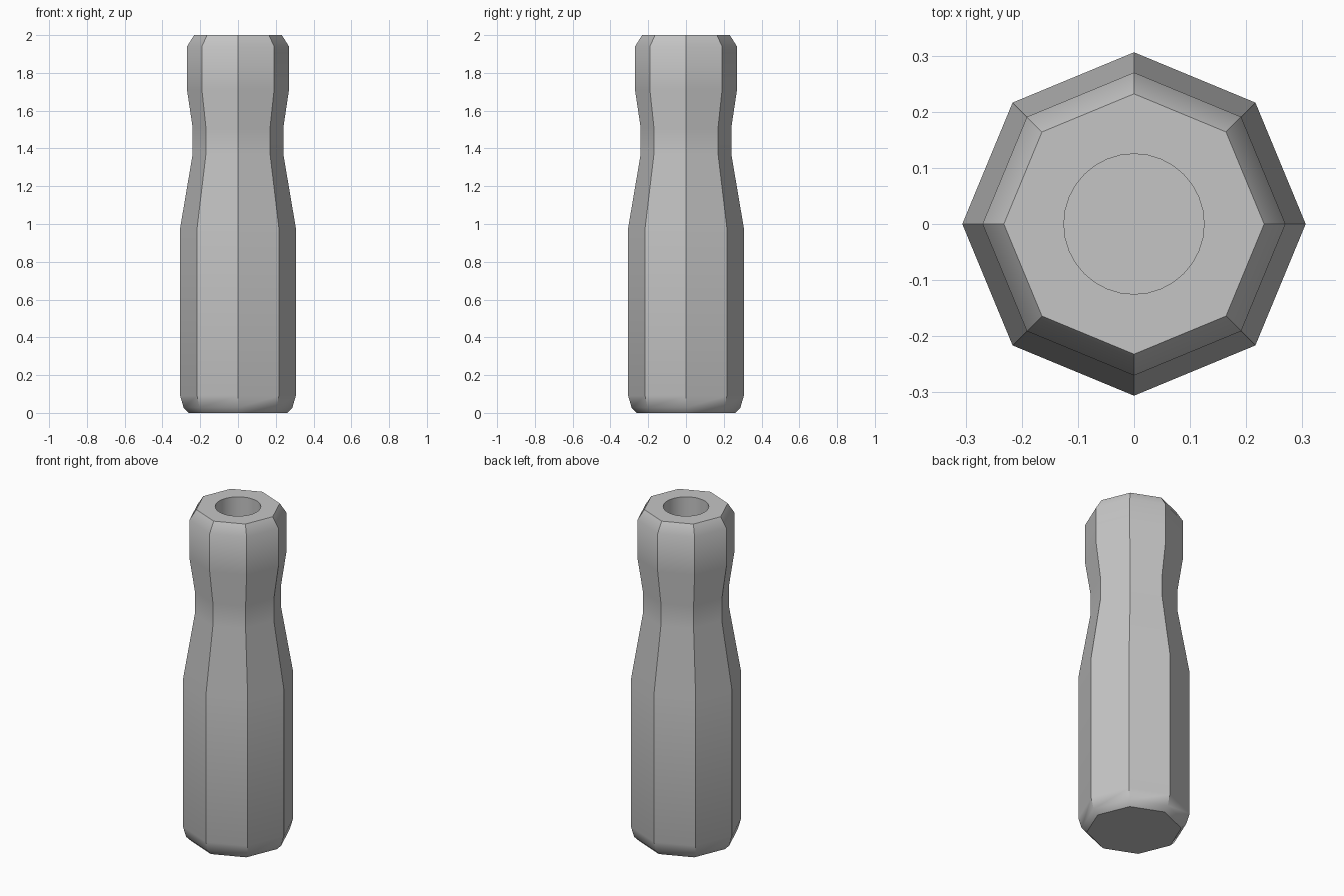
import bpy, bmesh, math

cube = bpy.data.objects.get("Cube")
if cube:
    bpy.data.objects.remove(cube, do_unlink=True)

SIDES = 8
STEPS = 4                      # bore segments per handle side
BORE_RADIUS, BORE_DEPTH = 0.125, 0.8
# Handle profile as (radius, height), bottom to top
PROFILE = [(0.26, 0), (0.288, 0.028), (0.306, 0.09), (0.306, 0.98),
           (0.24, 1.37), (0.24, 1.51), (0.27, 1.71), (0.27, 1.94), (0.232, 2)]

grey = bpy.data.materials.new("plain_grey")
grey.use_nodes = True
colour = (0.56, 0.56, 0.56, 1)
grey.diffuse_color = colour
grey.node_tree.nodes["Principled BSDF"].inputs["Base Color"].default_value = colour

bm = bmesh.new()


def ring(radius, height, count):
    turn = math.tau / count
    return [bm.verts.new((radius * math.cos(i * turn), radius * math.sin(i * turn), height))
            for i in range(count)]


def join(lower, upper):
    n = len(lower)
    for i in range(n):
        j = (i + 1) % n
        bm.faces.new((lower[i], lower[j], upper[j], upper[i]))


# Octagonal outer body with flat base
rings = [ring(r, z, SIDES) for r, z in PROFILE]
for lower, upper in zip(rings, rings[1:]):
    join(lower, upper)
bm.faces.new(rings[0][::-1])

# Round blind bore in the top
bore_count = SIDES * STEPS
mouth = ring(BORE_RADIUS, 2, bore_count)
floor = ring(BORE_RADIUS, 2 - BORE_DEPTH, bore_count)
join(mouth, floor)
bm.faces.new(floor)

# Flat rim between the octagon and the bore
top = rings[-1]
for i in range(SIDES):
    arc = [mouth[(i * STEPS + k) % bore_count] for k in range(STEPS + 1)]
    bm.faces.new([top[i], top[(i + 1) % SIDES]] + arc[::-1])

bmesh.ops.recalc_face_normals(bm, faces=bm.faces)
mesh = bpy.data.meshes.new("handle")
bm.to_mesh(mesh)
bm.free()
mesh.materials.append(grey)

handle = bpy.data.objects.new("handle", mesh)
bpy.context.collection.objects.link(handle)
bpy.ops.object.select_all(action="DESELECT")
handle.select_set(True)
bpy.context.view_layer.objects.active = handle
bpy.ops.object.shade_smooth_by_angle(angle=math.radians(34))
